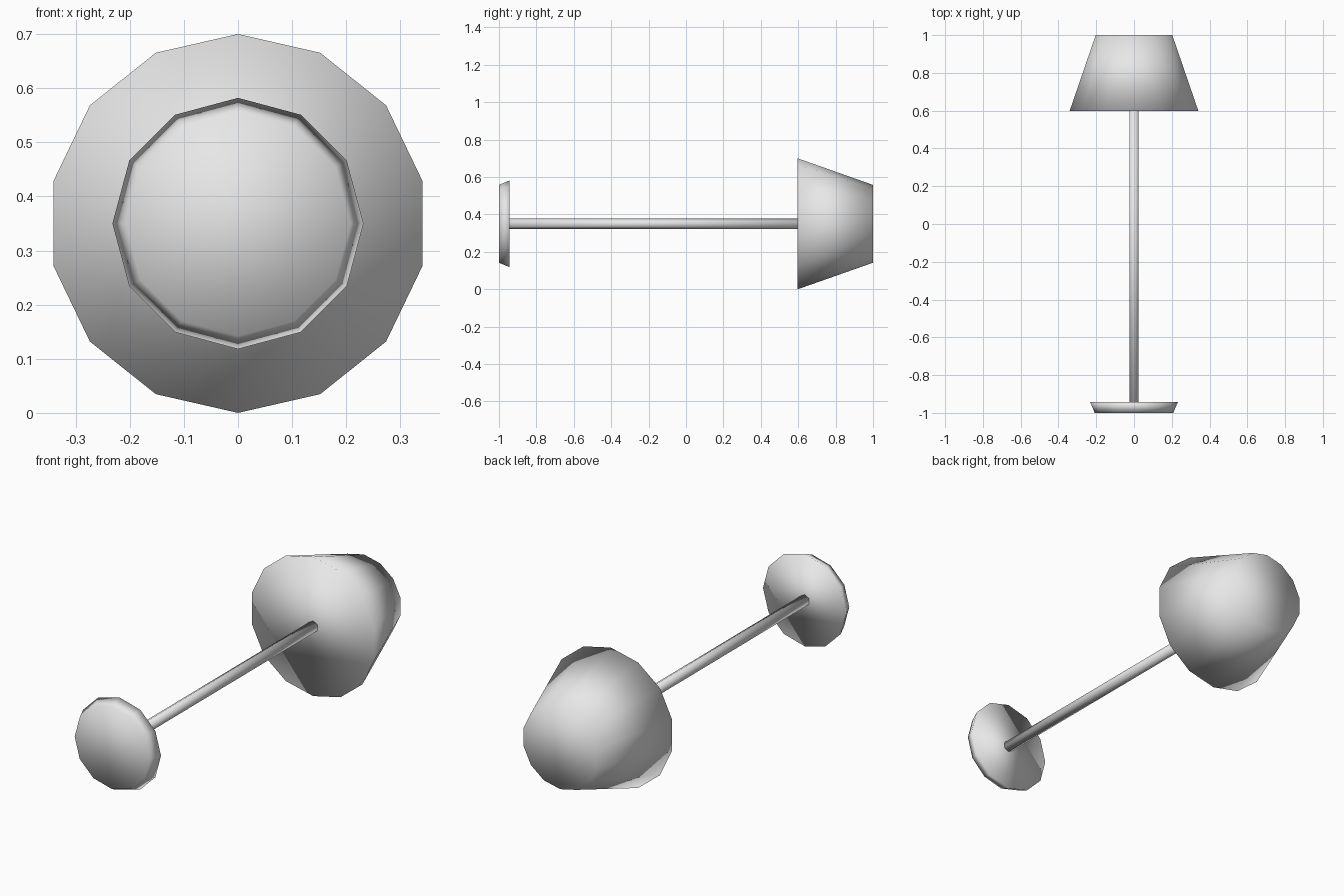
import bpy, bmesh
from math import pi
from mathutils import Matrix

cube = bpy.data.objects.get("Cube")
if cube:
    bpy.data.objects.remove(cube, do_unlink=True)

# Single plain grey for the whole lamp
grey = bpy.data.materials.new("light grey")
grey.use_nodes = True
colour = (0.8, 0.8, 0.8, 1)
grey.diffuse_color = colour
grey.node_tree.nodes["Principled BSDF"].inputs["Base Color"].default_value = colour

AXIS_HEIGHT = 0.35


def cone_along_y(name, sides, y_front, y_back, r_front, r_back):
    """Closed, fully smooth-shaded frustum lying along the y axis."""
    bm = bmesh.new()
    bmesh.ops.create_cone(bm, cap_ends=True, cap_tris=False, segments=sides,
                          radius1=r_front, radius2=r_back, depth=y_back - y_front)
    place = Matrix.Translation((0, (y_front + y_back) / 2, AXIS_HEIGHT))
    bm.transform(place @ Matrix.Rotation(-pi / 2, 4, "X"))
    for face in bm.faces:
        face.smooth = True
    mesh = bpy.data.meshes.new(name)
    bm.to_mesh(mesh)
    bm.free()
    mesh.materials.append(grey)
    obj = bpy.data.objects.new(name, mesh)
    bpy.context.collection.objects.link(obj)
    return obj


# Flared foot, slim pole and tapered shade of a lamp lying on its side
cone_along_y("lamp_base", 12, -1.0, -0.943, 0.208, 0.232)
cone_along_y("lamp_pole", 6, -0.945, 0.6, 0.0285, 0.0285)
cone_along_y("lamp_shade", 14, 0.597, 1.0, 0.35, 0.208)
